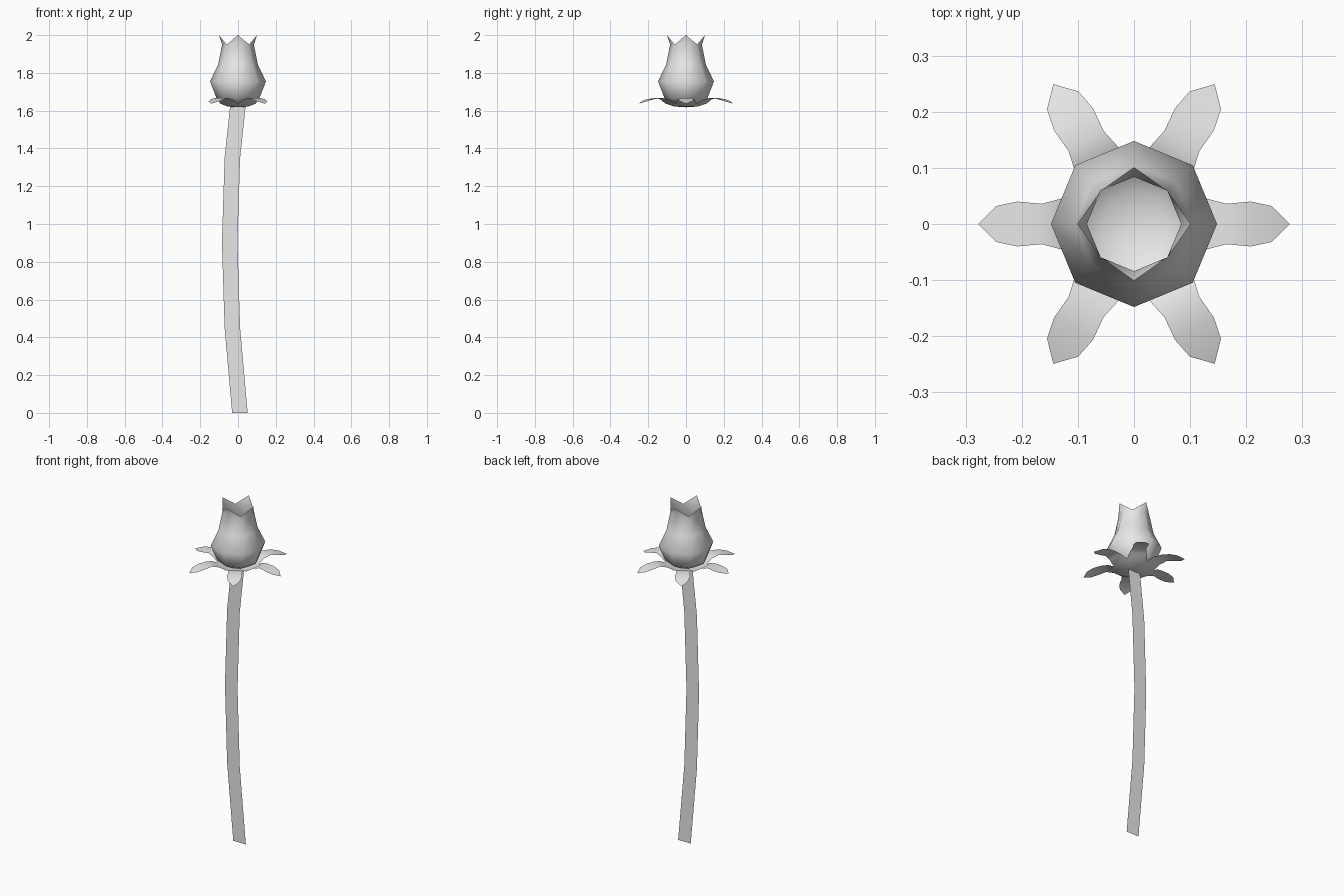
import bpy, bmesh
from math import sin, cos, tan, pi, radians

old = bpy.data.objects.get("Cube")
if old:
    bpy.data.objects.remove(old, do_unlink=True)

grey = bpy.data.materials.new("pale_grey")
grey.use_nodes = True
grey.diffuse_color = (0.8, 0.8, 0.8, 1)
grey.node_tree.nodes["Principled BSDF"].inputs["Base Color"].default_value = (0.8, 0.8, 0.8, 1)


def finish(bm, name, smooth):
    bmesh.ops.remove_doubles(bm, verts=bm.verts, dist=0.0005)
    for f in bm.faces:
        f.smooth = smooth
    mesh = bpy.data.meshes.new(name)
    bm.to_mesh(mesh)
    bm.free()
    mesh.materials.append(grey)
    obj = bpy.data.objects.new(name, mesh)
    bpy.context.collection.objects.link(obj)
    return obj


# Stem: a bent flat ribbon, one strip wide
bm = bmesh.new()
path = [(0.01, 0), (-0.03, 0.45), (-0.044, 0.9), (-0.03, 1.35), (0.0, 1.63)]
rows = [[bm.verts.new((x + s * 0.041, 0, z)) for s in (-1, 1)] for x, z in path]
for a, b in zip(rows, rows[1:]):
    bm.faces.new((a[0], a[1], b[1], b[0]))
finish(bm, "stem", False)

# Bud: open eight-sided vase with four flared petal tips
bm = bmesh.new()
SIDES = 8
profile = [(0.06, 1.633), (0.113, 1.665), (0.148, 1.755), (0.105, 1.845), (0.084, 1.95)]
rings = [[bm.verts.new((r * cos(2 * pi * i / SIDES), r * sin(2 * pi * i / SIDES), z))
          for i in range(SIDES)] for r, z in profile]
base = bm.verts.new((0, 0, 1.627))
for i in range(SIDES):
    j = (i + 1) % SIDES
    bm.faces.new((base, rings[0][j], rings[0][i]))
    for a, b in zip(rings, rings[1:]):
        bm.faces.new((a[i], a[j], b[j], b[i]))
rim = rings[-1]
for i in range(0, SIDES, 2):
    a = 2 * pi * i / SIDES
    tip = bm.verts.new((0.101 * cos(a), 0.101 * sin(a), 2.0))
    bm.faces.new((rim[i - 1], rim[i], tip))
    bm.faces.new((rim[i], rim[i + 1], tip))
finish(bm, "bud", True)

# Calyx: six sepals sharing a shallow hexagonal cup
bm = bmesh.new()
t = tan(radians(30))
# distance out, half width, height
sepal = [(0.055, 0.055 * t, 1.622), (0.095, 0.095 * t, 1.638), (0.13, 0.045, 1.659),
         (0.165, 0.036, 1.668), (0.208, 0.04, 1.661), (0.246, 0.032, 1.65)]
for k in range(6):
    a = radians(60 * k)
    stretch = 1.0 if k % 3 == 0 else 1.035
    droop = 0.5 if k == 3 else 1.0

    def point(r, w, z):
        if r > 0.14:
            r *= stretch
        if r > 0.17:
            z = 1.668 - (1.668 - z) * droop
        return bm.verts.new((r * cos(a) - w * sin(a), r * sin(a) + w * cos(a), z))

    rows = [(point(r, -w, z), point(r, w, z)) for r, w, z in sepal]
    bm.faces.new((point(0, 0, 1.618), *rows[0]))
    for p, q in zip(rows, rows[1:]):
        bm.faces.new((p[0], q[0], q[1], p[1]))
    bm.faces.new((rows[-1][0], point(0.278, 0, 1.637), rows[-1][1]))
finish(bm, "calyx", True)
